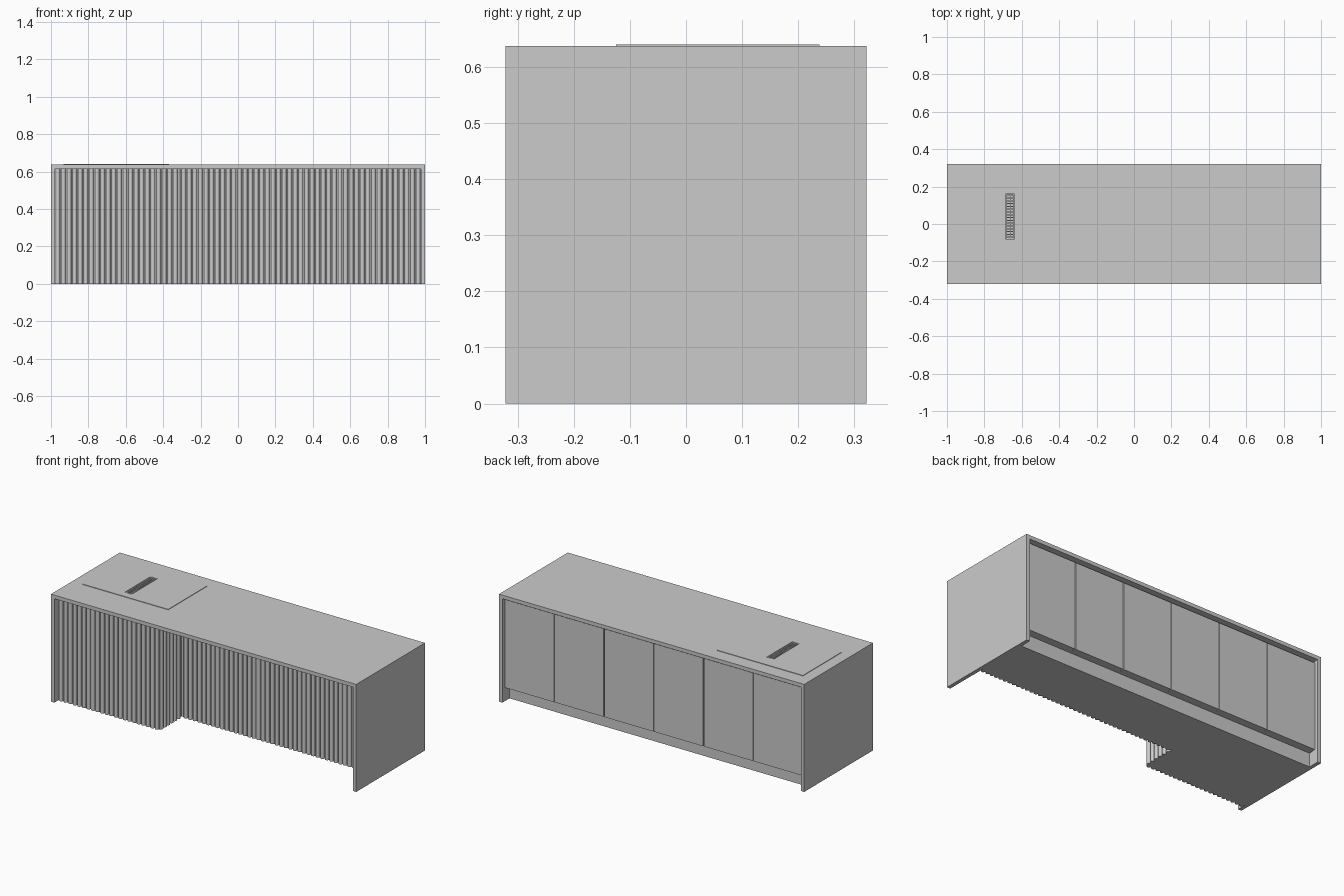
import bpy, bmesh, math
from mathutils import Vector

if "Cube" in bpy.data.objects:
    bpy.data.objects.remove(bpy.data.objects["Cube"])


def link(name, bm):
    bmesh.ops.recalc_face_normals(bm, faces=bm.faces)
    me = bpy.data.meshes.new(name)
    bm.to_mesh(me)
    bm.free()
    ob = bpy.data.objects.new(name, me)
    bpy.context.collection.objects.link(ob)
    return ob


def box(name, x0, x1, y0, y1, z0, z1):
    bm = bmesh.new()
    bmesh.ops.create_cube(bm, size=1)
    for v in bm.verts:
        v.co = ((x0 + x1) / 2 + v.co.x * (x1 - x0),
                (y0 + y1) / 2 + v.co.y * (y1 - y0),
                (z0 + z1) / 2 + v.co.z * (z1 - z0))
    return link(name, bm)


def prism(name, pts, z0, z1):
    bm = bmesh.new()
    face = bm.faces.new([bm.verts.new((x, y, z0)) for x, y in pts])
    ext = bmesh.ops.extrude_face_region(bm, geom=[face])
    for g in ext['geom']:
        if isinstance(g, bmesh.types.BMVert):
            g.co.z = z1
    return link(name, bm)


def flutes(a, b, count, bulge=0.012, steps=6):
    """Row of half-round ribs along a-b, bulging to the right of travel."""
    a, b = Vector(a), Vector(b)
    d = (b - a) / count
    n = Vector((d.y, -d.x)).normalized()
    out = []
    for i in range(count):
        mid = a + d * (i + 0.5)
        for k in range(steps + 1):
            t = math.pi * k / steps
            p = mid - d * 0.4 * math.cos(t) + n * bulge * math.sin(t)
            out.append((p.x, p.y))
    return out


HX, HY, TOP, UNDER, T = 1.0, 0.322, 0.637, 0.615, 0.022
IN = HX - T                  # inner face of end panels
FRONT, RECESS, STEP = -0.278, -0.073, -0.32
KICK_Y, KICK_Z = 0.255, 0.082

# worktop and end panels
worktop = box("worktop", -HX, HX, -HY, HY, UNDER, TOP)
for side, name in ((-1, "left_end_panel"), (1, "right_end_panel")):
    xs = sorted((side * HX, side * IN))
    box(name, *xs, -HY, HY, 0, UNDER)

# fluted front: deep block on the left, seating recess on the right
outline = flutes((-IN, FRONT), (STEP, FRONT), 22)
outline.append((STEP, FRONT))
outline += flutes((STEP, FRONT), (STEP, RECESS - 0.015), 6)
outline.append((STEP, RECESS))
outline += flutes((STEP + 0.015, RECESS), (IN, RECESS), 43)
outline += [(IN, RECESS + 0.02), (STEP - 0.02, RECESS + 0.02),
            (STEP - 0.02, FRONT + 0.02), (-IN, FRONT + 0.02)]
fluted = prism("fluted_front", outline, 0, UNDER)
bpy.context.view_layer.objects.active = fluted
fluted.select_set(True)
bpy.ops.object.shade_smooth_by_angle(angle=math.radians(40))
fluted.select_set(False)

# carcass and recessed plinth
box("cabinet_carcass", -IN, IN, RECESS + 0.02, 0.28, KICK_Z, UNDER)
box("plinth", -IN, IN, RECESS + 0.02, KICK_Y, 0, KICK_Z)
box("deep_block_core", -IN, STEP - 0.02, FRONT + 0.02, RECESS + 0.02, 0, UNDER)

# six rear doors
w, gap = 2 * IN / 6, 0.006
for i in range(6):
    x = -IN + i * w
    box(f"door_{i + 1}", x + gap / 2, x + w - gap / 2, 0.28, 0.302, KICK_Z, UNDER - 0.012)

# hob plate with a central vent slot
hob = box("hob_plate", -0.933, -0.37, -0.125, 0.238, TOP, TOP + 0.003)
VX0, VX1, VY0, VY1 = -0.686, -0.64, -0.08, 0.16
cutter = box("vent_cutter", VX0, VX1, VY0, VY1, TOP - 0.012, TOP + 0.05)
for ob in (hob, worktop):
    m = ob.modifiers.new("vent_slot", 'BOOLEAN')
    m.operation, m.object, m.solver = 'DIFFERENCE', cutter, 'EXACT'
    bpy.context.view_layer.objects.active = ob
    bpy.ops.object.modifier_apply(modifier=m.name)
bpy.data.objects.remove(cutter)

# vent grille: long rails and short cross bars
ZT = TOP + 0.003
for i, x in enumerate((VX0 + 0.004, (VX0 + VX1) / 2, VX1 - 0.008)):
    box(f"vent_rail_{i + 1}", x, x + 0.004, VY0 + 0.002, VY1 - 0.002, TOP - 0.012, ZT)
for i in range(16):
    y = VY0 + 0.006 + i * 0.015
    box(f"vent_bar_{i + 1}", VX0 + 0.004, VX1 - 0.004, y, y + 0.006, TOP - 0.008, ZT - 0.001)
